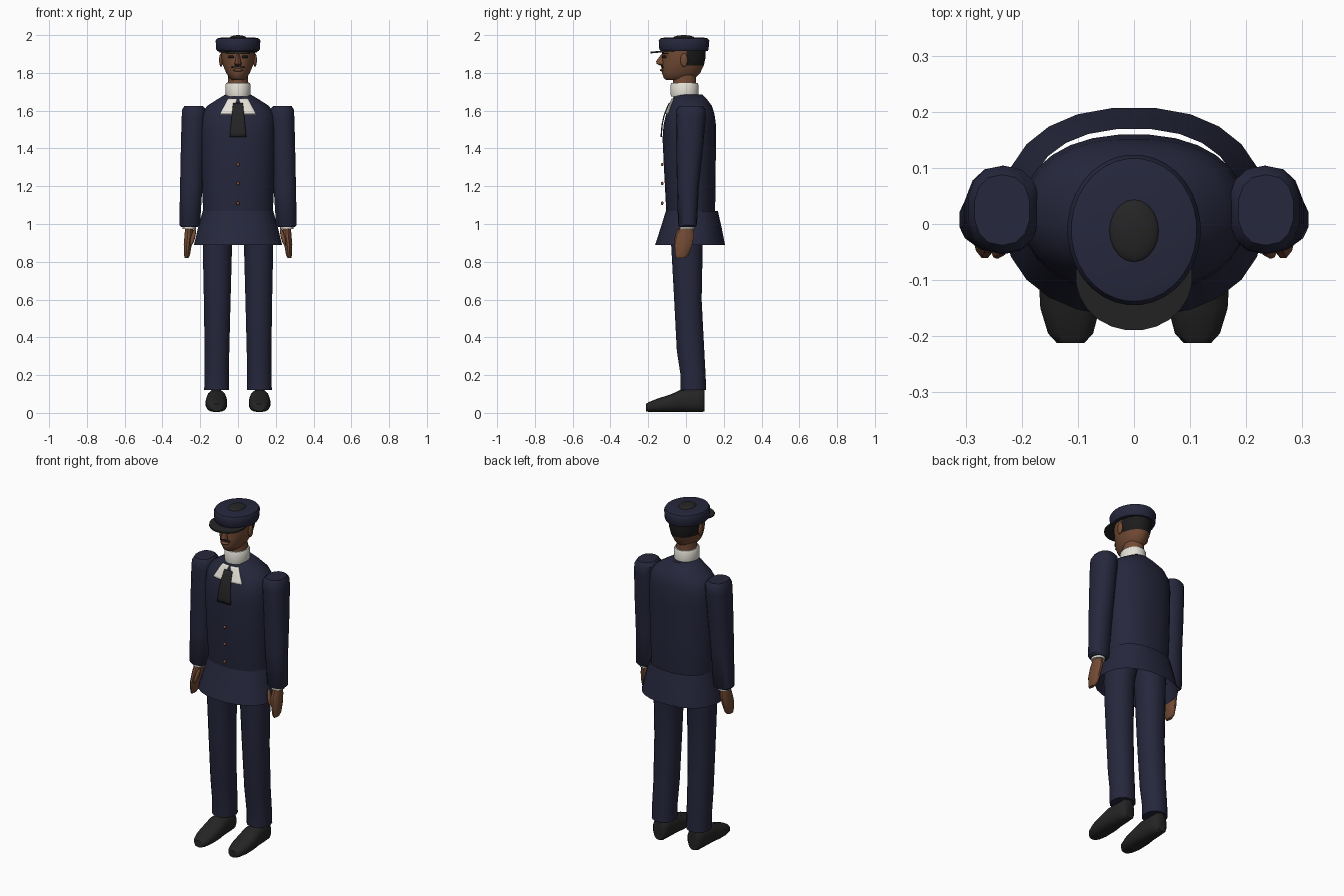
import bpy, math
from mathutils import Vector
from mathutils.bvhtree import BVHTree


def material(name, rgb):
    m = bpy.data.materials.new(name)
    m.diffuse_color = (*rgb, 1)
    return m


NAVY = material("navy cloth", (0.019, 0.020, 0.045))
BLACK = material("black", (0.018, 0.018, 0.018))
SKIN = material("brown skin", (0.17, 0.07, 0.035))
WHITE = material("white linen", (0.78, 0.76, 0.68))
COPPER = material("copper button", (0.28, 0.09, 0.03))
HAIR = material("dark hair", (0.012, 0.011, 0.011))


def make(name, verts, faces, mats, angle=40):
    me = bpy.data.meshes.new(name)
    me.from_pydata(verts, [], faces)
    for m in mats:
        me.materials.append(m)
    ob = bpy.data.objects.new(name, me)
    bpy.context.collection.objects.link(ob)
    bpy.ops.object.select_all(action='DESELECT')
    ob.select_set(True)
    bpy.context.view_layer.objects.active = ob
    bpy.ops.object.mode_set(mode='EDIT')
    bpy.ops.mesh.select_all(action='SELECT')
    bpy.ops.mesh.normals_make_consistent(inside=False)
    bpy.ops.object.mode_set(mode='OBJECT')
    bpy.ops.object.shade_smooth_by_angle(angle=math.radians(angle))
    return ob


def loft(name, rings, mats, axis='z', n=20, power=1.0, caps=True, side=1, angle=40):
    """Rings are (position, x0, x1, b0, b1); b is y for axis z and z for axis y."""
    verts, faces = [], []
    for t, x0, x1, b0, b1 in rings:
        for i in range(n):
            a = 2 * math.pi * (i + 0.5) / n
            c, s = math.cos(a), math.sin(a)
            c = math.copysign(abs(c) ** power, c)
            s = math.copysign(abs(s) ** power, s)
            x = side * ((x0 + x1) / 2 + c * (x1 - x0) / 2)
            b = (b0 + b1) / 2 + s * (b1 - b0) / 2
            verts.append((x, b, t) if axis == 'z' else (x, t, b))
    for r in range(len(rings) - 1):
        for i in range(n):
            j = (i + 1) % n
            faces.append((r * n + i, r * n + j, (r + 1) * n + j, (r + 1) * n + i))
    if caps:
        faces.append(tuple(range(n))[::-1])
        faces.append(tuple(range((len(rings) - 1) * n, len(rings) * n)))
    return make(name, verts, faces, mats, angle)


def plate(name, target, corners, mat, lift=0.006, n=8):
    """Quad given in x,z (bottom left/right, top right/left) laid on the front of target."""
    tree = BVHTree.FromPolygons([v.co for v in target.data.vertices],
                                [p.vertices for p in target.data.polygons])
    bl, br, tr, tl = [Vector(c) for c in corners]
    verts, faces = [], []
    for j in range(n + 1):
        for i in range(n + 1):
            p = bl.lerp(br, i / n).lerp(tl.lerp(tr, i / n), j / n)
            hit = tree.ray_cast(Vector((p.x, -1, p.y)), Vector((0, 1, 0)))[0]
            verts.append((p.x, (hit.y if hit else -0.08) - lift, p.y))
    for j in range(n):
        for i in range(n):
            k = j * (n + 1) + i
            faces.append((k, k + 1, k + n + 2, k + n + 1))
    ob = make(name, verts, faces, [mat])
    mod = ob.modifiers.new("thickness", 'SOLIDIFY')
    mod.thickness, mod.offset = 0.005, 0
    return ob


def ball(name, loc, scale, mat, segs=12, rot=(0, 0, 0)):
    bpy.ops.mesh.primitive_uv_sphere_add(segments=segs, ring_count=8, radius=1,
                                         location=loc, rotation=rot)
    ob = bpy.context.object
    ob.name, ob.scale = name, scale
    ob.data.materials.append(mat)
    bpy.ops.object.shade_smooth()
    return ob


# Jacket body and open flared skirt
jacket = loft("jacket", [
    (1.02, -.185, .185, -.10, .150), (1.06, -.185, .185, -.105, .155),
    (1.25, -.195, .195, -.115, .157), (1.45, -.20, .20, -.125, .160),
    (1.52, -.20, .20, -.120, .160), (1.58, -.195, .195, -.107, .152),
    (1.625, -.165, .165, -.088, .138), (1.66, -.11, .11, -.072, .112),
    (1.685, -.068, .068, -.062, .088)], [NAVY], n=28, power=.9)
loft("jacket_skirt", [
    (.89, -.235, .235, -.165, .208), (.98, -.213, .213, -.135, .190),
    (1.068, -.188, .188, -.108, .170)], [NAVY], n=24, power=.88, caps=False)

# Scarf wings, tie and buttons
for s in (-1, 1):
    c = [(.032 * s, 1.582), (.095 * s, 1.582), (.052 * s, 1.662), (.004 * s, 1.662)]
    plate("scarf_wing", jacket, c, WHITE, .004)
plate("tie", jacket, [(-.044, 1.46), (.044, 1.46), (.026, 1.64), (-.026, 1.64)], BLACK, .009)
for z in (1.315, 1.215, 1.11):
    ball("button", (0, -.126, z), (.009, .007, .009), COPPER, 8)

# Paired limbs
for s in (-1, 1):
    loft("sleeve", [
        (.985, .212, .302, -.035, .050), (.995, .200, .312, -.042, .058),
        (1.20, .187, .308, -.048, .068), (1.40, .178, .304, -.052, .090),
        (1.56, .168, .300, -.054, .104), (1.605, .168, .297, -.052, .104),
        (1.625, .185, .285, -.038, .088)], [NAVY], n=14, power=.85, side=s)
    loft("cuff", [(.974, .222, .294, -.032, .045), (1.0, .218, .297, -.034, .048)],
         [WHITE], n=14, side=s)
    loft("hand", [
        (.82, .262, .282, -.052, -.005), (.835, .254, .286, -.058, .015),
        (.89, .244, .288, -.062, .035), (.94, .236, .284, -.052, .045),
        (.99, .236, .280, -.025, .035)], [SKIN], n=12, side=s)
    ball("thumb", (.238 * s, -.045, .930), (.011, .014, .048), SKIN, 8,
         (math.radians(-12), math.radians(-14 * s), 0))
    loft("trouser_leg", [
        (.12, .047, .180, -.030, .108), (.20, .047, .179, -.030, .105),
        (.33, .045, .178, -.050, .098), (.60, .038, .182, -.064, .084),
        (.89, .030, .188, -.080, .090), (1.04, .004, .180, -.085, .110)],
        [NAVY], n=16, power=.9, side=s)
    loft("shoe", [
        (-.212, .088, .138, .008, .048), (-.195, .072, .154, .005, .058),
        (-.15, .060, .168, .004, .076), (-.08, .056, .172, .004, .098),
        (-.03, .060, .168, .004, .122), (.05, .066, .162, .004, .125),
        (.085, .070, .158, .004, .125), (.097, .082, .146, .008, .12)],
        [BLACK], axis='y', n=14, power=.8, side=s, angle=50)

# Neck and standing collar
loft("collar", [(1.675, -.064, .064, -.080, .064), (1.685, -.067, .067, -.082, .066),
                (1.738, -.067, .067, -.082, .066), (1.747, -.062, .062, -.078, .062)],
     [WHITE], n=24)
loft("neck", [(1.73, -.056, .056, -.070, .055), (1.81, -.052, .052, -.066, .055)],
     [SKIN], n=20)

# Head, with hair on the back upper faces
head = loft("head", [
    (1.762, -.030, .030, -.105, .02), (1.772, -.046, .046, -.118, .05),
    (1.80, -.063, .063, -.128, .076), (1.84, -.080, .080, -.126, .095),
    (1.88, -.089, .089, -.125, .104), (1.93, -.090, .090, -.125, .106)],
    [SKIN, HAIR], n=28)
for p in head.data.polygons:
    if p.center.z > 1.84 and p.center.y > .01:
        p.material_index = 1

# Facial features
loft("nose", [(1.838, -.014, .014, -.135, -.10), (1.848, -.021, .021, -.156, -.10),
              (1.862, -.015, .015, -.158, -.10), (1.90, -.008, .008, -.130, -.10)],
     [SKIN], n=10)
ball("lips", (0, -.126, 1.815), (.026, .012, .008), SKIN)
for s in (-1, 1):
    ball("ear", (.090 * s, -.010, 1.868), (.010, .020, .036), SKIN)
    plate("moustache_half", head, [(.032 * s, 1.826), (0, 1.832), (0, 1.843), (.032 * s, 1.834)],
          BLACK, .005, 4)
    plate("eye", head, [(.022 * s, 1.880), (.052 * s, 1.880), (.050 * s, 1.891), (.024 * s, 1.891)],
          BLACK, .003, 4)
    plate("eyebrow", head, [(.018 * s, 1.899), (.062 * s, 1.899), (.060 * s, 1.906), (.020 * s, 1.907)],
          HAIR, .004, 4)

# Cap with peak and top button
loft("cap", [
    (1.915, -.110, .110, -.135, .115), (1.925, -.116, .116, -.142, .120),
    (1.970, -.119, .119, -.145, .124), (1.982, -.112, .112, -.138, .117),
    (1.987, -.090, .090, -.115, .095)], [NAVY], n=32)
peak = loft("cap_peak", [(1.920, -.104, .104, -.190, .0), (1.929, -.104, .104, -.190, .0)],
            [BLACK], n=24)
for v in peak.data.vertices:
    v.co.z += .09 * v.co.y
ball("cap_button", (0, -.012, 1.985), (.045, .057, .015), BLACK, 20)
